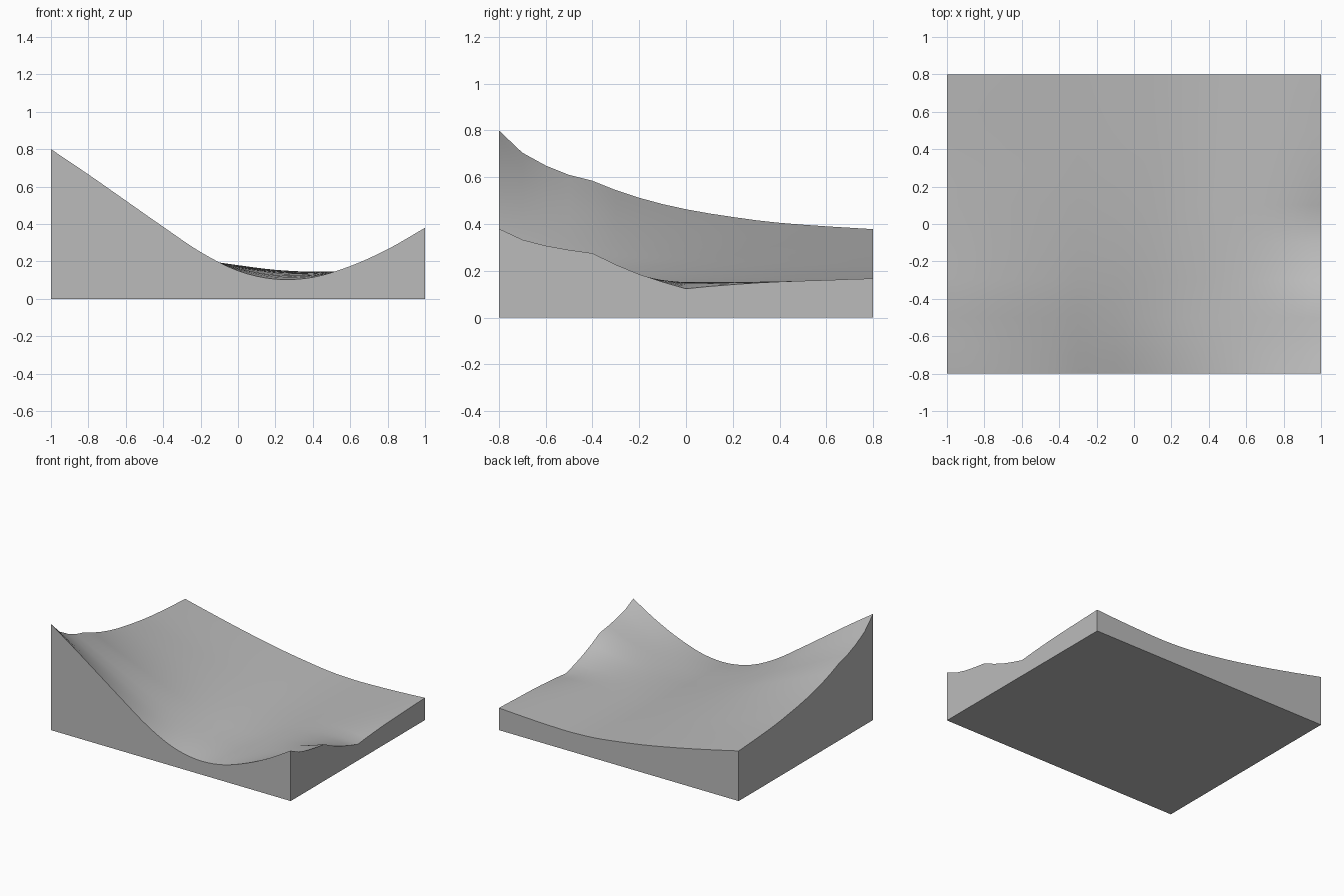
import bpy
import bmesh
import math

# Remove the default cube
cube = bpy.data.objects.get("Cube")
if cube:
    bpy.data.objects.remove(cube, do_unlink=True)

# Edge heights, sampled evenly along each side of the block
FRONT = [.8, .665, .525, .385, .25, .15, .105, .115, .175, .265, .38]
BACK = [.378, .332, .288, .247, .21, .18, .155, .145, .148, .156, .167]
LEFT = [.8, .705, .65, .61, .585, .545, .512, .485, .463,
        .445, .43, .416, .405, .397, .39, .384, .378]
RIGHT = [.38, .333, .307, .289, .275, .226, .185, .152, .123,
         .133, .141, .148, .153, .157, .16, .164, .167]


def sample(values, t):
    """Smooth curve through evenly spaced values, t from 0 to 1."""
    f = t * (len(values) - 1)
    i = min(int(f), len(values) - 2)
    u = f - i
    b, c = values[i], values[i + 1]
    a = values[i - 1] if i else 2 * b - c
    d = values[i + 2] if i + 2 < len(values) else 2 * c - b
    return b + u / 2 * (c - a + u * (2 * a - 5 * b + 4 * c - d
                                     + u * (3 * (b - c) + d - a)))


def blend_weight(values, row):
    """How much of the front curve remains in this row."""
    return (values[row] - values[-1]) / (values[0] - values[-1])


def height(x, row):
    t = max(0, (x - .2) / .8) ** 1.4
    w = (1 - t) * blend_weight(LEFT, row) + t * blend_weight(RIGHT, row)
    u = (x + 1) / 2
    return w * sample(FRONT, u) + (1 - w) * sample(BACK, u)


# Curved top sheet
bm = bmesh.new()
rows = len(LEFT) - 1
bmesh.ops.create_grid(bm, x_segments=40, y_segments=rows, size=1)
for v in bm.verts:
    row = round((v.co.y + 1) / 2 * rows)
    v.co.z = height(max(-1, min(1, v.co.x)), row)
    v.co.y *= .8

# Vertical walls and flat base
rim = [e for e in bm.edges if e.is_boundary]
skirt = bmesh.ops.extrude_edge_only(bm, edges=rim)["geom"]
for v in skirt:
    if isinstance(v, bmesh.types.BMVert):
        v.co.z = 0
base = [e for e in bm.edges if all(v.co.z == 0 for v in e.verts)]
bmesh.ops.contextual_create(bm, geom=base)
bmesh.ops.recalc_face_normals(bm, faces=bm.faces)

mesh = bpy.data.meshes.new("curved_surface_block")
bm.to_mesh(mesh)
bm.free()
block = bpy.data.objects.new("curved_surface_block", mesh)
bpy.context.collection.objects.link(block)

# Plain grey material
grey = bpy.data.materials.new("light_grey")
grey.use_nodes = True
colour = (.5, .5, .5, 1)
grey.diffuse_color = colour
grey.node_tree.nodes["Principled BSDF"].inputs["Base Color"].default_value = colour
mesh.materials.append(grey)

# Smooth top, sharp rim
bpy.ops.object.select_all(action="DESELECT")
block.select_set(True)
bpy.context.view_layer.objects.active = block
bpy.ops.object.shade_smooth_by_angle(angle=math.radians(35))
